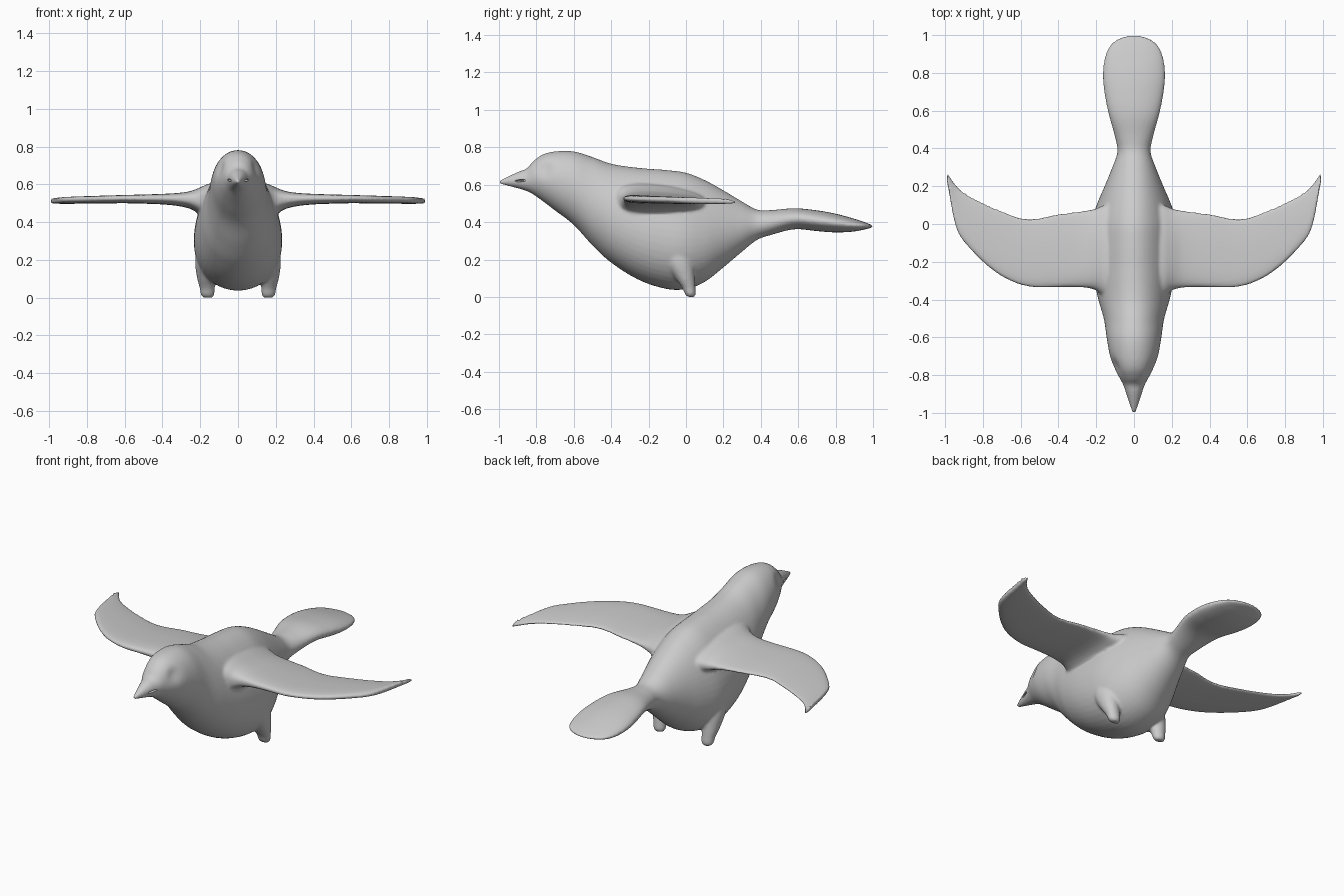
import bpy, bmesh, math
from mathutils import Vector

if "Cube" in bpy.data.objects:
    bpy.data.objects.remove(bpy.data.objects["Cube"])


def sample(rows, per=5):
    """Smooth Hermite interpolation through rows; the first column is the position."""
    def slope(i):
        a, b = rows[max(i - 1, 0)], rows[min(i + 1, len(rows) - 1)]
        return [(q - p) / (b[0] - a[0]) for p, q in zip(a, b)]
    out = []
    for i in range(len(rows) - 1):
        a, b, ma, mb = rows[i], rows[i + 1], slope(i), slope(i + 1)
        d = b[0] - a[0]
        for s in range(per):
            t = s / per
            h0, h1 = 2*t**3 - 3*t**2 + 1, t**3 - 2*t**2 + t
            h2, h3 = -2*t**3 + 3*t**2, t**3 - t**2
            out.append([h0*a[k] + h1*d*ma[k] + h2*b[k] + h3*d*mb[k] for k in range(len(a))])
    out.append(list(rows[-1]))
    return out


def loft(bm, rings):
    loops = [[bm.verts.new(p) for p in r] for r in rings]
    n = len(loops[0])
    for a, b in zip(loops, loops[1:]):
        for i in range(n):
            bm.faces.new((a[i], a[(i + 1) % n], b[(i + 1) % n], b[i]))
    bm.faces.new(loops[0])
    bm.faces.new(loops[-1])


def angles(n):
    return [2 * math.pi * i / n for i in range(n)]


def power(v, e):
    return math.copysign(abs(v) ** e, v)


bm = bmesh.new()

# Body from beak to tail: y, top z, bottom z, half width, belly fullness
body = [
    (-1.00, .622, .606, .008, 0), (-.95, .645, .593, .025, 0),
    (-.89, .672, .578, .044, 0), (-.85, .688, .565, .058, 0),
    (-.82, .722, .550, .074, 0), (-.77, .760, .515, .102, 0),
    (-.70, .778, .462, .127, 0), (-.60, .778, .385, .145, 0),
    (-.50, .748, .275, .160, .05), (-.40, .712, .183, .188, .1),
    (-.25, .690, .090, .218, .15), (-.10, .678, .042, .230, .18),
    (.00, .664, .042, .225, .18), (.10, .625, .080, .196, .15),
    (.20, .570, .158, .155, .1), (.30, .510, .242, .115, .05),
    (.38, .467, .305, .088, 0), (.45, .464, .330, .098, 0),
    (.58, .474, .362, .134, 0), (.70, .463, .352, .158, 0),
    (.80, .445, .345, .165, 0), (.90, .418, .350, .150, 0),
    (.96, .398, .362, .115, 0), (.99, .386, .370, .065, 0), (1.0, .381, .374, .03, 0)]
rings = []
for y, top, bot, w, k in sample(body):
    ring = []
    for t in angles(48):
        p = Vector((w * math.cos(t) * (1 - k * math.sin(t)), y,
                    (top + bot) / 2 + (top - bot) / 2 * math.sin(t)))
        # shallow eye hollow on each side of the head
        d = Vector((abs(p.x), p.y, p.z)) - Vector((.095, -.755, .685))
        p.x *= 1 - .16 * math.exp(-(d.length / .042) ** 2)
        ring.append(p)
    rings.append(ring)
loft(bm, rings)

# Wings: x, leading y, trailing y, centre z, half thickness
wing = [
    (.08, -.42, .13, .510, .100), (.16, -.385, .10, .510, .085),
    (.20, -.352, .083, .510, .068), (.25, -.338, .072, .515, .045),
    (.32, -.334, .063, .518, .032), (.42, -.335, .050, .520, .025),
    (.52, -.336, .030, .520, .022), (.60, -.322, .034, .520, .020),
    (.70, -.278, .070, .518, .019), (.80, -.202, .112, .516, .018),
    (.88, -.118, .155, .514, .017), (.93, -.05, .195, .513, .016),
    (.955, .03, .225, .512, .015), (.975, .14, .252, .511, .014),
    (.992, .23, .275, .511, .012)]
for side in (1, -1):
    rings = []
    for x, lead, trail, zc, th in sample(wing):
        rings.append([(side * x,
                       (lead + trail) / 2 + (trail - lead) / 2 * power(math.cos(t), .9),
                       zc + th * (1 - .3 * math.cos(t)) * power(math.sin(t), .75)
                       - .006 * math.cos(t)) for t in angles(40)])
    loft(bm, rings)

    # Stub legs: z, centre x, centre y, x radius, y radius
    leg = [(0, .160, .028, .025, .018), (.012, .161, .024, .035, .028),
           (.05, .163, .015, .040, .036), (.10, .166, -.005, .050, .052),
           (.18, .165, -.035, .062, .075), (.28, .155, -.06, .065, .08)]
    loft(bm, [[(side * (cx + rx * math.cos(t)), cy + ry * math.sin(t), z)
               for t in angles(24)] for z, cx, cy, rx, ry in sample(leg)])

bmesh.ops.recalc_face_normals(bm, faces=bm.faces)
mesh = bpy.data.meshes.new("bird_body")
bm.to_mesh(mesh)
bm.free()
bird = bpy.data.objects.new("bird_body", mesh)
bpy.context.collection.objects.link(bird)

# Fuse all parts into one smooth skin
remesh = bird.modifiers.new("fuse", 'REMESH')
remesh.mode = 'VOXEL'
remesh.voxel_size = .0085
remesh.use_smooth_shade = True
soft = bird.modifiers.new("soften", 'SMOOTH')
soft.factor = .5
soft.iterations = 6

# Mouth slits cut into both sides of the beak
for side in (1, -1):
    bpy.ops.mesh.primitive_uv_sphere_add(segments=24, ring_count=12, radius=1,
                                         location=(side * .047, -.89, .621),
                                         rotation=(.08, 0, side * .42))
    cutter = bpy.context.object
    cutter.name = "mouth_cutter"
    cutter.scale = (.022, .085, .006)
    cutter.hide_render = True
    cutter.display_type = 'WIRE'
    cut = bird.modifiers.new("mouth", 'BOOLEAN')
    cut.operation = 'DIFFERENCE'
    cut.object = cutter

bpy.context.view_layer.objects.active = bird
